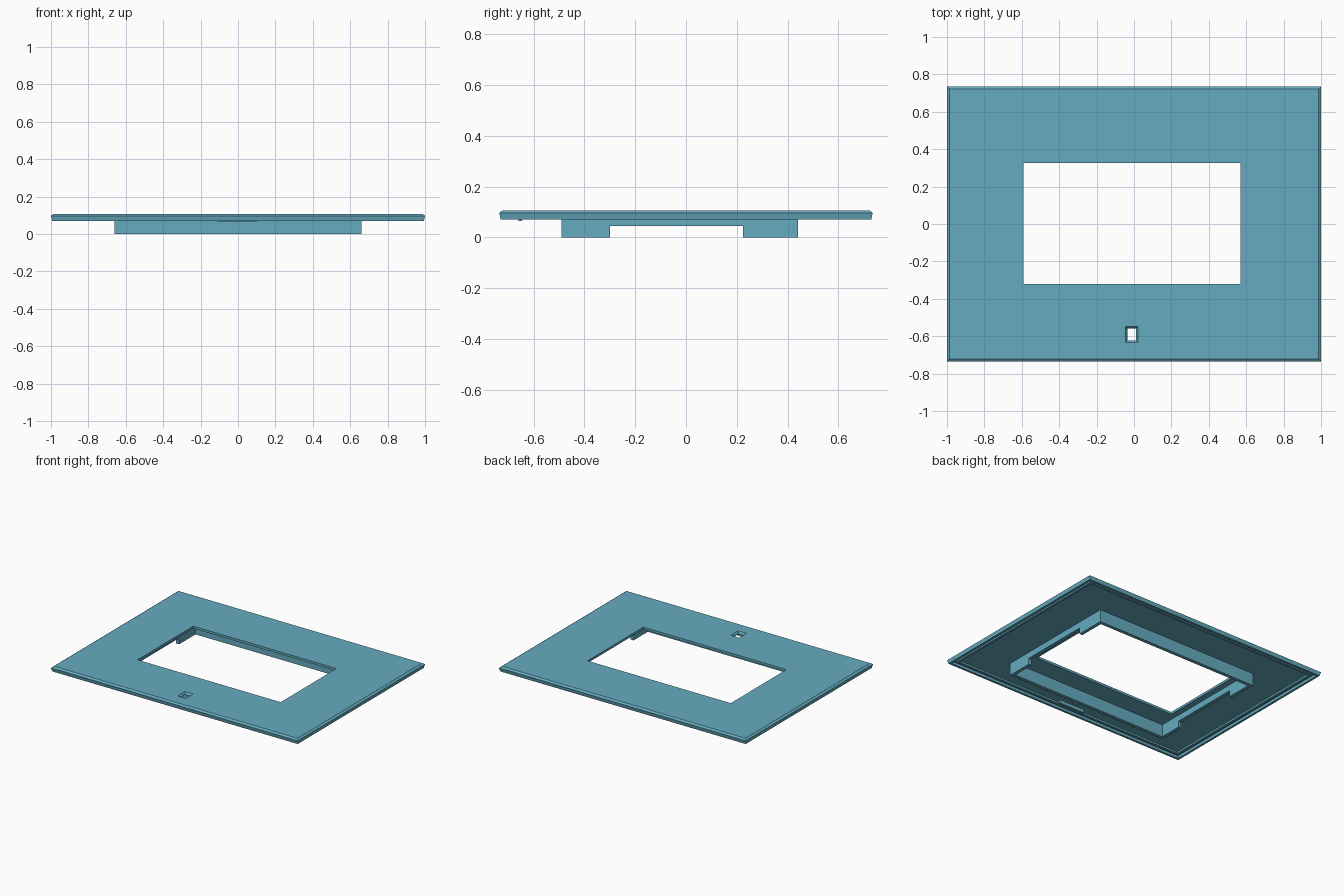
import bpy, bmesh

if "Cube" in bpy.data.objects:
    bpy.data.objects.remove(bpy.data.objects["Cube"])

teal = bpy.data.materials.new("teal")
teal.diffuse_color = (0.13, 0.41, 0.52, 1)
teal.use_nodes = True
teal.node_tree.nodes["Principled BSDF"].inputs["Base Color"].default_value = teal.diffuse_color


def make(name, bm):
    bmesh.ops.recalc_face_normals(bm, faces=bm.faces)
    me = bpy.data.meshes.new(name)
    bm.to_mesh(me)
    bm.free()
    ob = bpy.data.objects.new(name, me)
    bpy.context.collection.objects.link(ob)
    me.materials.append(teal)
    return ob


def loft(name, loops):
    """Stack of rectangles (x0, x1, y0, y1, z), capped at both ends."""
    bm = bmesh.new()
    rings = [[bm.verts.new(p) for p in ((a, c, z), (b, c, z), (b, d, z), (a, d, z))]
             for a, b, c, d, z in loops]
    for r, s in zip(rings, rings[1:]):
        for i in range(4):
            j = (i + 1) % 4
            bm.faces.new((r[i], r[j], s[j], s[i]))
    bm.faces.new(rings[0])
    bm.faces.new(rings[-1])
    return make(name, bm)


def box(name, x0, x1, y0, y1, z0, z1):
    return loft(name, [(x0, x1, y0, y1, z0), (x0, x1, y0, y1, z1)])


def cut(target, cutter):
    m = target.modifiers.new("cut", "BOOLEAN")
    m.operation, m.solver, m.object = "DIFFERENCE", "EXACT", cutter
    cutter.hide_render = True
    cutter.hide_set(True)


# Panel: chamfered top, tapered edge, and a rim, groove and ridge underneath
HX, HY, FLOOR = 1.0, 0.735, 0.09
section = [(0.014, 0.107), (0.0, 0.097), (0.006, 0.07), (0.022, 0.07),
           (0.022, FLOOR), (0.042, FLOOR), (0.042, 0.077), (0.06, 0.077), (0.06, FLOOR)]
panel = loft("panel", [(-HX + i, HX - i, -HY + i, HY - i, z) for i, z in section])

# Screen opening and small flared sensor opening
cut(panel, box("window_cutter", -0.59, 0.57, -0.32, 0.325, 0.0, 0.2))
cut(panel, loft("sensor_cutter", [(-0.035, 0.01, -0.622, -0.56, 0.05),
                                  (-0.035, 0.01, -0.622, -0.56, 0.093),
                                  (-0.047, 0.022, -0.634, -0.548, 0.108),
                                  (-0.047, 0.022, -0.634, -0.548, 0.15)]))

# Screen frame under the panel: two long walls, two notched side walls
W, T, Y0, Y1, TOP = 0.66, 0.025, -0.49, 0.44, 0.091
box("front_frame_wall", -W, W, Y0, Y0 + T, 0, TOP)
box("back_frame_wall", -W, W, Y1 - T, Y1, 0, TOP)
profile = [(Y0 + T, 0), (-0.30, 0), (-0.30, 0.045), (0.225, 0.045),
           (0.225, 0), (Y1 - T, 0), (Y1 - T, TOP), (Y0 + T, TOP)]
for side, x in (("left", -W), ("right", W - T)):
    bm = bmesh.new()
    face = bm.faces.new([bm.verts.new((x, y, z)) for y, z in profile])
    ext = bmesh.ops.extrude_face_region(bm, geom=[face])
    bmesh.ops.translate(bm, vec=(T, 0, 0),
                        verts=[v for v in ext["geom"] if isinstance(v, bmesh.types.BMVert)])
    make(side + "_frame_wall", bm)

# Sensor retaining rail and small locating pegs on the underside
box("sensor_rail", -0.11, 0.10, -0.66, -0.645, 0.065, TOP)
for i, x in enumerate((-0.49, 0.255)):
    box(f"locating_peg_{i + 1}", x - 0.01, x + 0.01, -0.60, -0.58, 0.08, TOP)
